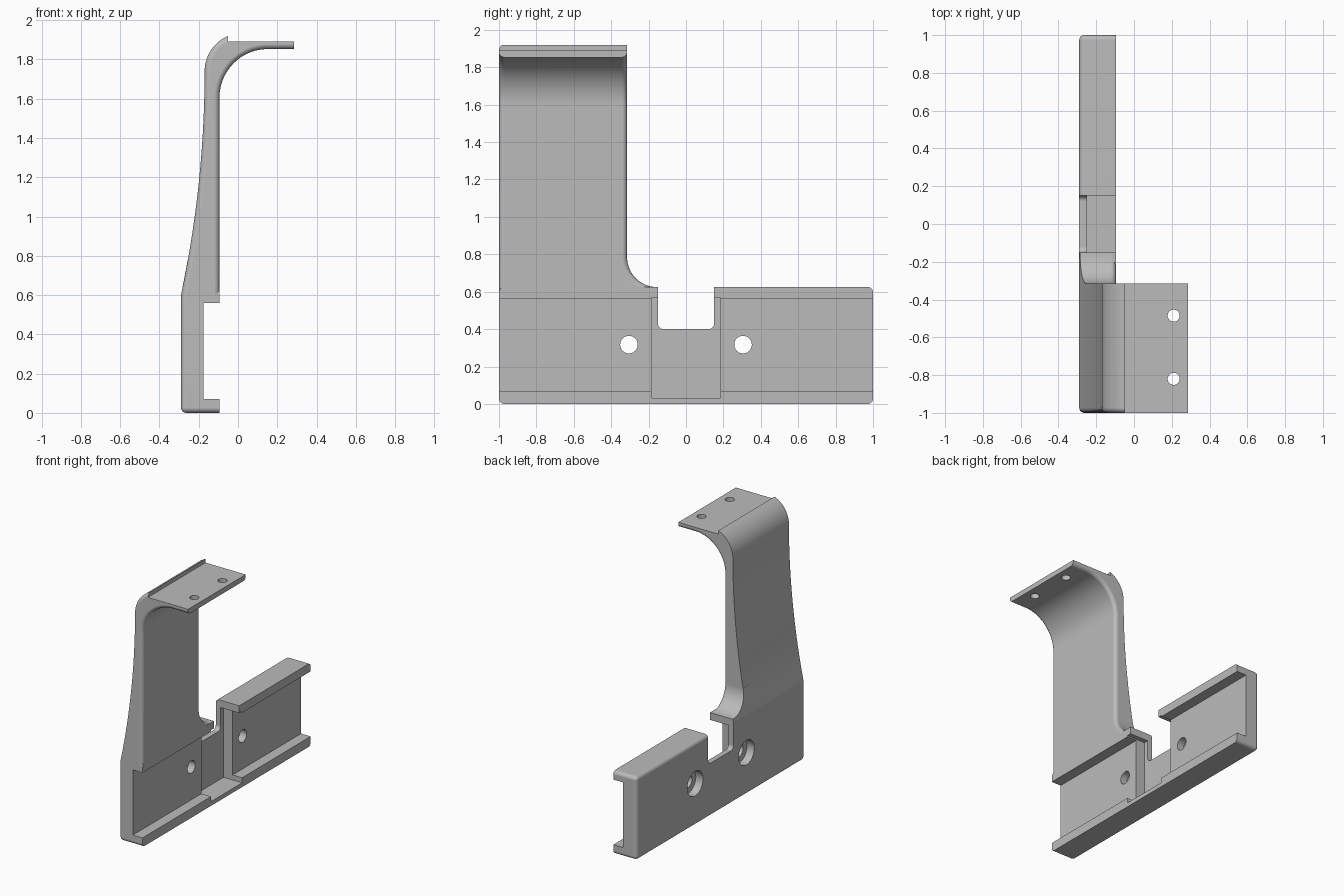
import bpy, bmesh, math
from mathutils import Matrix

cube = bpy.data.objects.get("Cube")
if cube:
    bpy.data.objects.remove(cube, do_unlink=True)

BACK, FACE = -0.29, -0.095      # outer and inner faces of the bracket
BASE_TOP, ARM_SIDE = 0.625, -0.315
R = 0.027                       # edge rounding

grey = bpy.data.materials.new("plain grey")
grey.use_nodes = True
grey.diffuse_color = (0.5, 0.5, 0.5, 1)
grey.node_tree.nodes["Principled BSDF"].inputs["Base Color"].default_value = (0.5, 0.5, 0.5, 1)


def arc(cx, cz, r, start, end, steps=14):
    angles = [math.radians(start + (end - start) * i / steps) for i in range(steps + 1)]
    return [(cx + r * math.cos(a), cz + r * math.sin(a)) for a in angles]


def finish(name, bm, rounded=None):
    """Round the edges chosen by a rule and make the object."""
    bmesh.ops.recalc_face_normals(bm, faces=bm.faces)
    if rounded:
        edges = [e for e in bm.edges if rounded(*[v.co for v in e.verts])]
        bmesh.ops.bevel(bm, geom=edges, offset=R, offset_type='OFFSET', segments=5,
                        profile=0.5, affect='EDGES', clamp_overlap=False)
    mesh = bpy.data.meshes.new(name)
    bm.to_mesh(mesh)
    bm.free()
    mesh.materials.append(grey)
    obj = bpy.data.objects.new(name, mesh)
    bpy.context.collection.objects.link(obj)
    return obj


def prism(name, points, axis, low, high, rounded=None, reshape=None):
    """Extrude a side (axis y) or front (axis x) outline."""
    bm = bmesh.new()
    place = (lambda p, d: (p[0], d, p[1])) if axis == 'y' else (lambda p, d: (d, p[0], p[1]))
    ends = [[bm.verts.new(place(p, d)) for p in points] for d in (low, high)]
    for ring in ends:
        bm.faces.new(ring)
    for i in range(len(points)):
        j = (i + 1) % len(points)
        bm.faces.new((ends[0][i], ends[0][j], ends[1][j], ends[1][i]))
    if reshape:
        reshape(bm)
    return finish(name, bm, rounded)


def box(name, x, y, z, rounded=None):
    corners = [(x[0], z[0]), (x[1], z[0]), (x[1], z[1]), (x[0], z[1])]
    return prism(name, corners, 'y', y[0], y[1], rounded)


def cylinder(name, radius, depth, centre, turn):
    bm = bmesh.new()
    bmesh.ops.create_cone(bm, cap_ends=True, segments=32, radius1=radius, radius2=radius,
                          depth=depth, matrix=Matrix.Translation(centre) @ turn)
    return finish(name, bm)


def combine(target, other, operation):
    bpy.context.view_layer.objects.active = target
    mod = target.modifiers.new("combine", 'BOOLEAN')
    mod.operation, mod.solver, mod.object = operation, 'EXACT', other
    bpy.ops.object.modifier_apply(modifier=mod.name)
    bpy.data.objects.remove(other, do_unlink=True)


def same(a, b):
    return abs(a - b) < 1e-4


# Base rail, rounded everywhere but on its open inner face
bracket = box("wall_bracket", (BACK, FACE), (-1, 1), (0, BASE_TOP),
              lambda a, b: not (same(a.x, FACE) and same(b.x, FACE)))

# Arm with curved back, top lip and thin mounting plate
back_curve = [(-0.17 - 0.12 * ((1.74 - z) / 1.14) ** 2, z)
              for z in [0.6 + 1.14 * i / 14 for i in range(14)]]
outer = [(BACK, 0.5)] + back_curve + arc(0.025, 1.74, 0.195, 180, 112.6)
inner = [(0.285, 1.853)] + arc(0.15, 1.603, 0.25, 90, 180)[:-1] + [(FACE, 1.603), (FACE, 0.5)]
inner[1:-2] = [(0.15 + (x - 0.15) * 0.98, z) for x, z in inner[1:-2]]
lip = [(-0.05, 1.892), (0.285, 1.892)]


def on_chain(a, b, chain):
    hit = lambda v: any(same(v.x, p[0]) and same(v.z, p[1]) for p in chain)
    return hit(a) and hit(b)


def arm_rounding(a, b):
    if not same(a.y, b.y):
        return False
    return on_chain(a, b, inner) or (same(a.y, -1) and on_chain(a, b, outer))


arm = prism("arm", outer + lip + inner, 'y', -1, ARM_SIDE, arm_rounding)
combine(bracket, arm, 'UNION')

# Curved web joining the arm to the rail, its back following the slope
sweep = arc(ARM_SIDE + 0.16, BASE_TOP + 0.16, 0.16, 180, 270)


def slope_back(bm):
    for v in bm.verts:
        if same(v.co.x, BACK):
            v.co.x += 0.19 * (v.co.z - 0.6)


web = prism("web", [(-0.4, 0.6), (-0.4, BASE_TOP + 0.16)] + sweep + [(-0.14, BASE_TOP), (-0.14, 0.6)],
            'x', BACK, FACE,
            lambda a, b: same(a.x, FACE) and same(b.x, FACE)
            and all(any(same(v.y, p[0]) and same(v.z, p[1]) for p in sweep) for v in (a, b)),
            slope_back)
combine(bracket, web, 'UNION')

# Long channel, deeper middle recess and open notch
combine(bracket, box("channel", (-0.175, 0.1), (-1.1, 1.1), (0.07, 0.56)), 'DIFFERENCE')
combine(bracket, box("recess", (-0.25, 0.1), (-0.185, 0.185), (0.032, 0.57)), 'DIFFERENCE')
notch = arc(-0.12, 0.43, 0.03, 180, 270, 5) + arc(0.12, 0.43, 0.03, 270, 360, 5)
combine(bracket, prism("notch", notch + [(0.15, 0.7), (-0.15, 0.7)], 'x', -0.5, 0.1), 'DIFFERENCE')

# Counterbored screw holes in the rail, plain holes in the plate
sideways = Matrix.Rotation(math.pi / 2, 4, 'Y')
for y in (-0.305, 0.305):
    combine(bracket, cylinder("hole", 0.047, 0.4, (-0.25, y, 0.317), sideways), 'DIFFERENCE')
    combine(bracket, cylinder("counterbore", 0.093, 0.12, (BACK, y, 0.317), sideways), 'DIFFERENCE')
for y in (-0.485, -0.82):
    combine(bracket, cylinder("hole", 0.032, 0.3, (0.21, y, 1.87), Matrix()), 'DIFFERENCE')

# Smooth rounded edges while keeping the flats flat
bpy.ops.object.select_all(action='DESELECT')
bracket.select_set(True)
bpy.context.view_layer.objects.active = bracket
bpy.ops.object.shade_smooth_by_angle(angle=math.radians(30))
flats = bracket.modifiers.new("flat faces", 'WEIGHTED_NORMAL')
flats.keep_sharp = True
